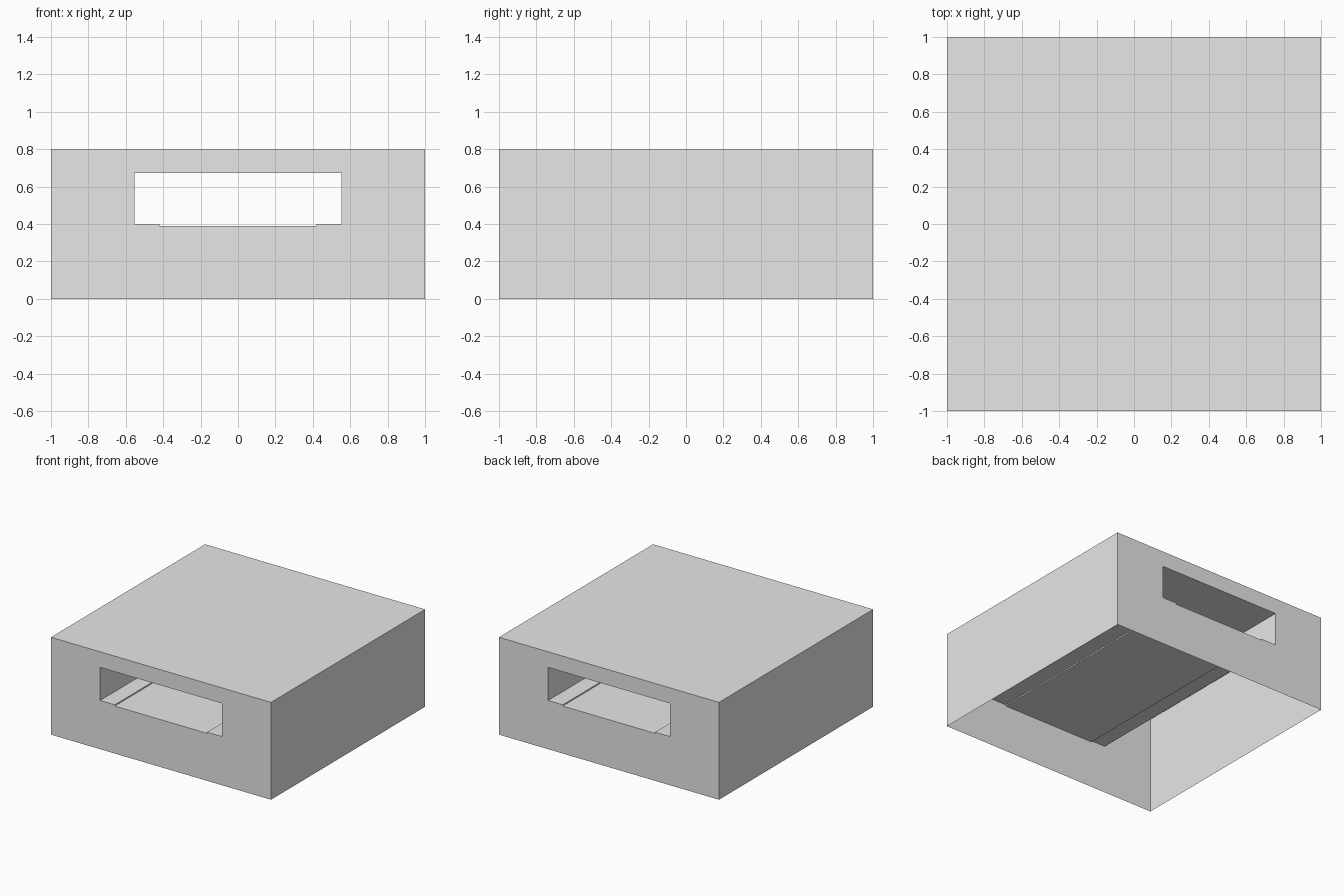
import bpy
import bmesh

cube = bpy.data.objects.get("Cube")
if cube:
    bpy.data.objects.remove(cube, do_unlink=True)

# One plain grey for the whole model
grey = bpy.data.materials.new("light_grey")
grey.use_nodes = True
colour = (0.8, 0.8, 0.8, 1.0)
grey.diffuse_color = colour
grey.node_tree.nodes["Principled BSDF"].inputs["Base Color"].default_value = colour

HALF, HEIGHT = 1.0, 0.8
SLOT, SLOT_TOP, SLOT_FLOOR = 0.553, 0.672, 0.4
GROOVE, GROOVE_FLOOR = 0.42, 0.39


def mirrored_loop(bm, right_side):
    """Closed edge loop at the front from (x, z) points of its +x half."""
    points = right_side + [(-x, z) for x, z in reversed(right_side)]
    verts = [bm.verts.new((x, -HALF, z)) for x, z in points]
    return [bm.edges.new((a, b)) for a, b in zip(verts, verts[1:] + verts[:1])]


# End wall: outer rectangle pierced by a slot with a shallow sunken floor
bm = bmesh.new()
edges = mirrored_loop(bm, [(HALF, 0), (HALF, HEIGHT)])
edges += mirrored_loop(bm, [(GROOVE, GROOVE_FLOOR), (GROOVE, SLOT_FLOOR),
                            (SLOT, SLOT_FLOOR), (SLOT, SLOT_TOP)])
bmesh.ops.triangle_fill(bm, edges=edges, use_beauty=True, use_dissolve=False)

# Sweep the wall to the back, which makes the outer sides and the tunnel
swept = bmesh.ops.extrude_face_region(bm, geom=bm.faces[:], use_keep_orig=True)
moved = [g for g in swept["geom"] if isinstance(g, bmesh.types.BMVert)]
bmesh.ops.translate(bm, verts=moved, vec=(0, 2 * HALF, 0))
bmesh.ops.recalc_face_normals(bm, faces=bm.faces[:])

# The underside is open
base = [f for f in bm.faces if all(v.co.z < 0.001 for v in f.verts)]
bmesh.ops.delete(bm, geom=base, context="FACES_ONLY")

mesh = bpy.data.meshes.new("slotted_box_shell")
bm.to_mesh(mesh)
bm.free()
mesh.materials.append(grey)
shell = bpy.data.objects.new("slotted_box_shell", mesh)
bpy.context.collection.objects.link(shell)
